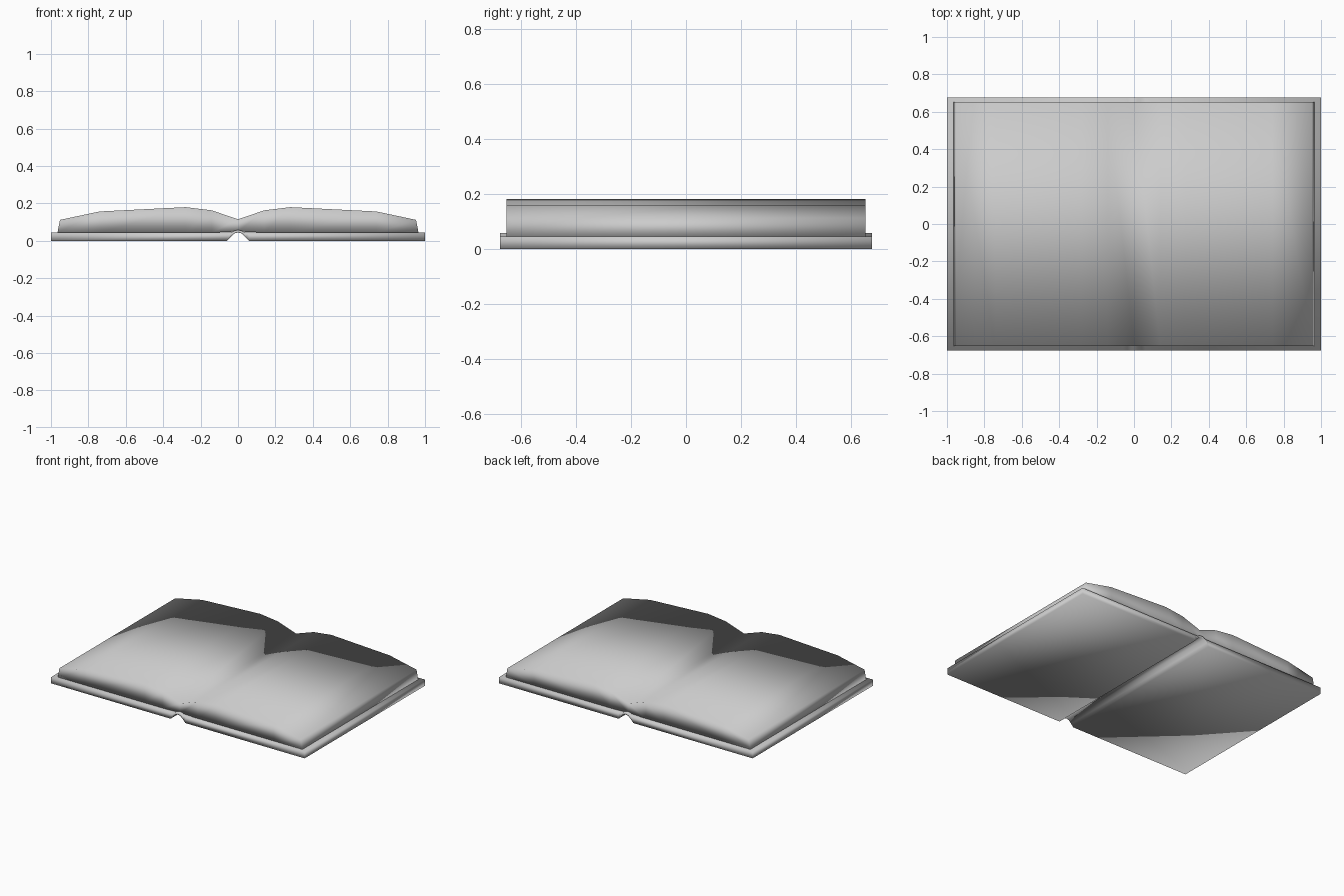
import bpy
import bmesh

if "Cube" in bpy.data.objects:
    bpy.data.objects.remove(bpy.data.objects["Cube"])

grey = bpy.data.materials.new("plain grey")
grey.use_nodes = True
colour = (0.6, 0.6, 0.6, 1)
grey.diffuse_color = colour
grey.node_tree.nodes["Principled BSDF"].inputs["Base Color"].default_value = colour


def mirrored(half):
    """Complete a half profile that starts on the centre line."""
    return [(-x, z) for x, z in reversed(half[1:])] + half


def slab(name, upper, lower, half_depth):
    """Extrude the band between two matching half profiles along y."""
    upper, lower = mirrored(upper), mirrored(lower)
    bm = bmesh.new()
    faces = []
    low = [bm.verts.new((x, -half_depth, z)) for x, z in lower]
    high = [bm.verts.new((x, -half_depth, z)) for x, z in upper]
    for i in range(len(low) - 1):
        faces.append(bm.faces.new((low[i], low[i + 1], high[i + 1], high[i])))
    result = bmesh.ops.extrude_face_region(bm, geom=faces, use_keep_orig=True)
    moved = [v for v in result["geom"] if isinstance(v, bmesh.types.BMVert)]
    bmesh.ops.translate(bm, verts=moved, vec=(0, 2 * half_depth, 0))
    bmesh.ops.recalc_face_normals(bm, faces=bm.faces)
    for face in bm.faces:
        face.smooth = True
    mesh = bpy.data.meshes.new(name)
    bm.to_mesh(mesh)
    bm.free()
    mesh.materials.append(grey)
    obj = bpy.data.objects.new(name, mesh)
    bpy.context.collection.objects.link(obj)
    return obj


# Hard cover with an arched spine
slab("cover",
     [(0, 0.058), (0.016, 0.055), (0.035, 0.046), (0.06, 0.045), (1, 0.045)],
     [(0, 0.045), (0.02, 0.039), (0.04, 0.02), (0.058, 0), (1, 0)],
     0.677)

# Two curved page blocks meeting in the gutter
slab("pages",
     [(0, 0.115), (0.14, 0.163), (0.28, 0.18), (0.74, 0.157), (0.952, 0.112)],
     [(0, 0.05), (0.14, 0.044), (0.28, 0.044), (0.74, 0.044), (0.965, 0.044)],
     0.653)
